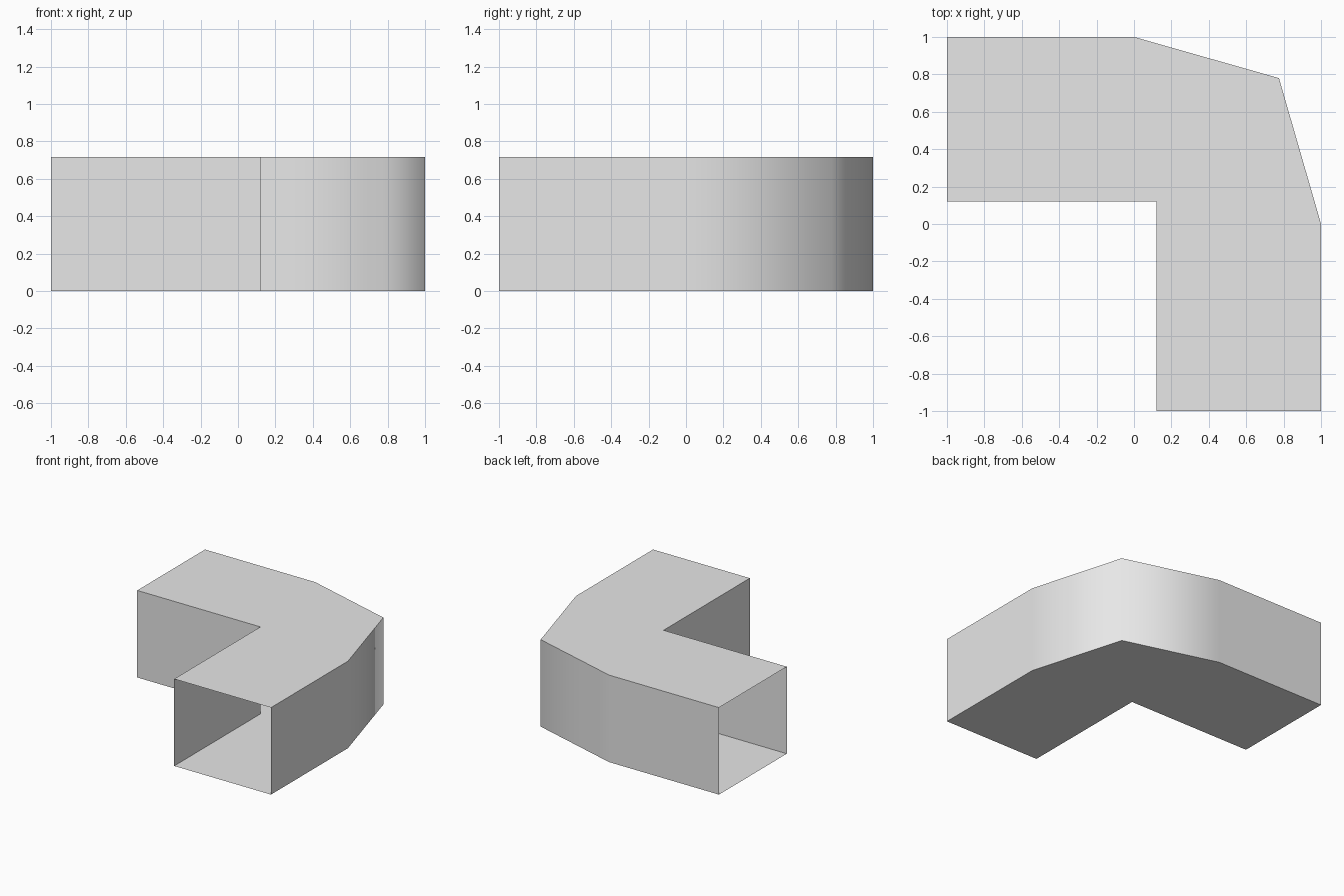
import bpy
import bmesh
from mathutils import Vector

cube = bpy.data.objects.get("Cube")
if cube:
    bpy.data.objects.remove(cube, do_unlink=True)

HEIGHT = 0.715
INNER = 0.12

# Flat grey sheet material
grey = bpy.data.materials.new("duct grey")
grey.use_nodes = True
colour = (0.8, 0.8, 0.8, 1)
grey.diffuse_color = colour
grey.node_tree.nodes["Principled BSDF"].inputs["Base Color"].default_value = colour

# Plan outlines of the two side walls, from the left opening to the front opening
outer = [(-1, 1), (0, 1), (0.775, 0.78), (1, 0), (1, -1)]
inner = [(-1, INNER), (INNER, INNER), (INNER, -1)]

bm = bmesh.new()


def ring(points, z):
    return [bm.verts.new((x, y, z)) for x, y in points]


def wall(low, high):
    for i in range(len(low) - 1):
        bm.faces.new((low[i], low[i + 1], high[i + 1], high[i]))


# Open-ended elbow duct: two walls, floor and roof
out_low, out_high = ring(outer, 0), ring(outer, HEIGHT)
in_low, in_high = ring(inner, 0), ring(inner, HEIGHT)
wall(out_high, out_low)
wall(in_low, in_high)
bm.faces.new(out_low + in_low[::-1])
bm.faces.new(in_high + out_high[::-1])
bm.normal_update()

mesh = bpy.data.meshes.new("elbow_duct")
bm.to_mesh(mesh)
bm.free()
mesh.materials.append(grey)
duct = bpy.data.objects.new("elbow_duct", mesh)
bpy.context.collection.objects.link(duct)

# Smooth the outer bend while the straight runs, floor and roof stay flat
bend_normals = {0: Vector((0, 1, 0)), 1: Vector((1, 1, 0)).normalized(),
                2: Vector((1, 0, 0))}
normals = [None] * len(mesh.loops)
for face in mesh.polygons:
    face.use_smooth = True
    on_bend = face.normal.x > 0.1 and face.normal.y > 0.1
    for loop in face.loop_indices:
        x, y, z = mesh.vertices[mesh.loops[loop].vertex_index].co
        step = 0 if x < 0.1 else 2 if y < 0.1 else 1
        normals[loop] = bend_normals[step] if on_bend else face.normal.copy()
mesh.normals_split_custom_set(normals)
